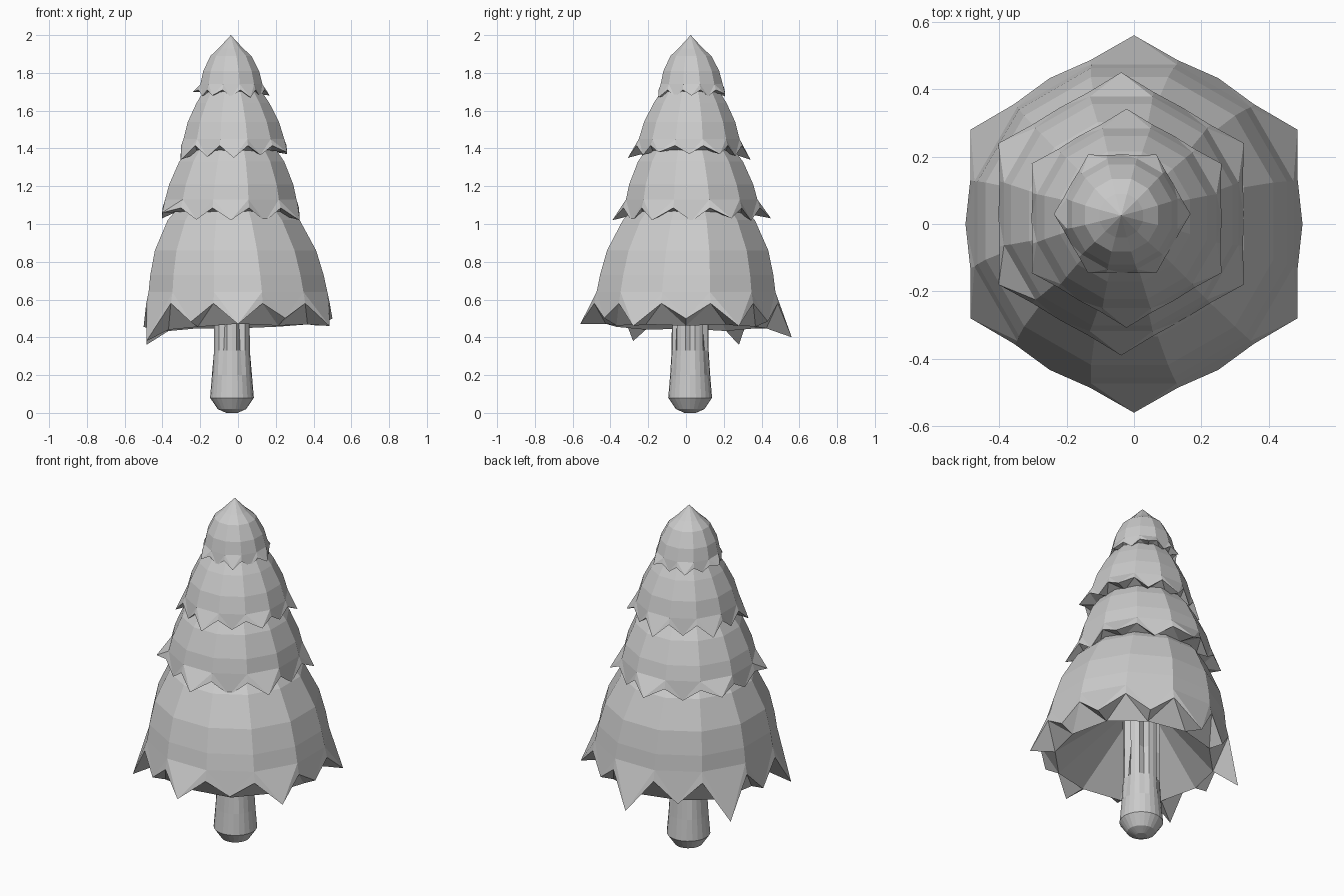
import bpy, math

if "Cube" in bpy.data.objects:
    bpy.data.objects.remove(bpy.data.objects["Cube"])

SIDES = 12
STEP = 360 / SIDES


def make_object(name, verts, faces):
    mesh = bpy.data.meshes.new(name)
    mesh.from_pydata(verts, [], faces)
    mesh.validate()
    mesh.update()
    obj = bpy.data.objects.new(name, mesh)
    bpy.context.collection.objects.link(obj)
    return obj


def polar(cx, cy, r, deg, z):
    a = math.radians(deg)
    return (cx + r * math.cos(a), cy + r * math.sin(a), z)


def bridge(faces, a, b, n):
    """Quads from lower ring a to upper ring b."""
    for i in range(n):
        j = (i + 1) % n
        faces.append((a + i, a + j, b + j, b + i))


def tier(name, hem, top, profile, long_tips, long_r, short_r, short_z,
         valley, inner, roof, phase=30):
    """Dome of foliage with a pointed hem, a tucked-under band and an inner roof.
    hem/top: centres; profile: (r, z) from bottom to top; valley, inner, roof: (r, z)."""
    verts, faces = [], []
    hx, hy = hem
    mean = sum(long_tips) / 6
    # hem ring alternates between points and valleys
    for i in range(SIDES):
        deg = phase + i * STEP
        if i % 2 == 0:
            verts.append(polar(hx, hy, long_r, deg, long_tips[i // 2]))
        else:
            side = (long_tips[i // 2] + long_tips[(i // 2 + 1) % 6]) / 2
            verts.append(polar(hx, hy, short_r, deg, short_z + 0.5 * (side - mean)))
        verts.append(polar(hx, hy, valley[0], deg + STEP / 2, valley[1]))
    # body rings above the valleys, centre drifting towards the top
    rings = []
    z0, z1 = profile[0][1], profile[-1][1]
    for r, z in profile:
        t = (z - z0) / (z1 - z0)
        cx, cy = hx + (top[0] - hx) * t, hy + (top[1] - hy) * t
        rings.append(len(verts))
        verts += [polar(cx, cy, r, phase + (i + 0.5) * STEP, z) for i in range(SIDES)]
    for a, b in zip(rings, rings[1:]):
        bridge(faces, a, b, SIDES)
    apex = len(verts)
    verts.append((top[0], top[1], z1 + (0.07 if profile[-1][0] < 0.1 else 0.02)))
    # underside band and concave roof
    low = len(verts)
    for i in range(SIDES):
        dz = 0.35 * (verts[2 * i][2] - (mean if i % 2 == 0 else short_z))
        verts.append(polar(hx, hy, inner[0], phase + i * STEP, inner[1] + dz))
    high = len(verts)
    verts += [polar(-0.03, 0.025, roof[0], phase + i * STEP, roof[1])
              for i in range(SIDES)]
    b = rings[0]
    for i in range(SIDES):
        j = (i + 1) % SIDES
        tip, val, nxt, val2 = 2 * i, 2 * i + 1, 2 * j, 2 * j + 1
        faces += [(b + i, val, nxt), (b + i, nxt, b + j), (b + j, nxt, val2),
                  (low + i, val, tip), (low + i, low + j, val),
                  (low + j, nxt, val),
                  (rings[-1] + i, rings[-1] + j, apex)]
    bridge(faces, high, low, SIDES)
    faces.append(tuple(reversed(range(high, high + SIDES))))
    return make_object(name, verts, faces)


# Foliage tiers, bottom to top; long tips are listed from the phase angle round
tier("foliage_bottom", (0, 0), (-0.03, 0.02),
     [(0.49, 0.64), (0.475, 0.73), (0.442, 0.86), (0.362, 1.02), (0.25, 1.14)],
     [0.46, 0.40, 0.36, 0.38, 0.47, 0.46], 0.56, 0.5, 0.48,
     (0.503, 0.58), (0.425, 0.455), (0.1, 0.75))
tier("foliage_lower_middle", (-0.038, 0.03), (-0.03, 0.02),
     [(0.36, 1.13), (0.34, 1.21), (0.288, 1.33), (0.2, 1.45)],
     [1.03, 1.03, 1.05, 1.06, 1.02, 1.02], 0.42, 0.364, 1.02,
     (0.374, 1.085), (0.3, 1.055), (0.15, 1.09))
tier("foliage_upper_middle", (-0.022, 0.017), (-0.03, 0.025),
     [(0.276, 1.45), (0.25, 1.54), (0.2, 1.64), (0.12, 1.76)],
     [1.37, 1.34, 1.35, 1.34, 1.35, 1.38], 0.325, 0.282, 1.36,
     (0.289, 1.415), (0.22, 1.38), (0.1, 1.4))
tier("foliage_top", (-0.035, 0.03), (-0.038, 0.025),
     [(0.17, 1.74), (0.153, 1.81), (0.112, 1.89), (0.067, 1.93)],
     [1.68, 1.69, 1.68, 1.7, 1.68, 1.67], 0.203, 0.176, 1.675,
     (0.181, 1.71), (0.14, 1.69), (0.06, 1.71), phase=0)

# Trunk: rounded foot, with bark grooves cut into the upper part
N = 24
verts, faces, starts = [], [], []
for r, z, groove in [(0.03, 0.0, 0), (0.075, 0.02, 0), (0.116, 0.08, 0),
                     (0.106, 0.2, 0), (0.098, 0.33, 0.01),
                     (0.097, 0.5, 0.025), (0.1, 0.77, 0.025)]:
    starts.append(len(verts))
    for i in range(N):
        cut = groove if i % 4 == 0 else 0
        verts.append(polar(-0.032, 0.022, r - cut, i * 360 / N, z))
for a, b in zip(starts, starts[1:]):
    bridge(faces, a, b, N)
faces.append(tuple(reversed(range(N))))
faces.append(tuple(range(starts[-1], starts[-1] + N)))
make_object("trunk", verts, faces)
